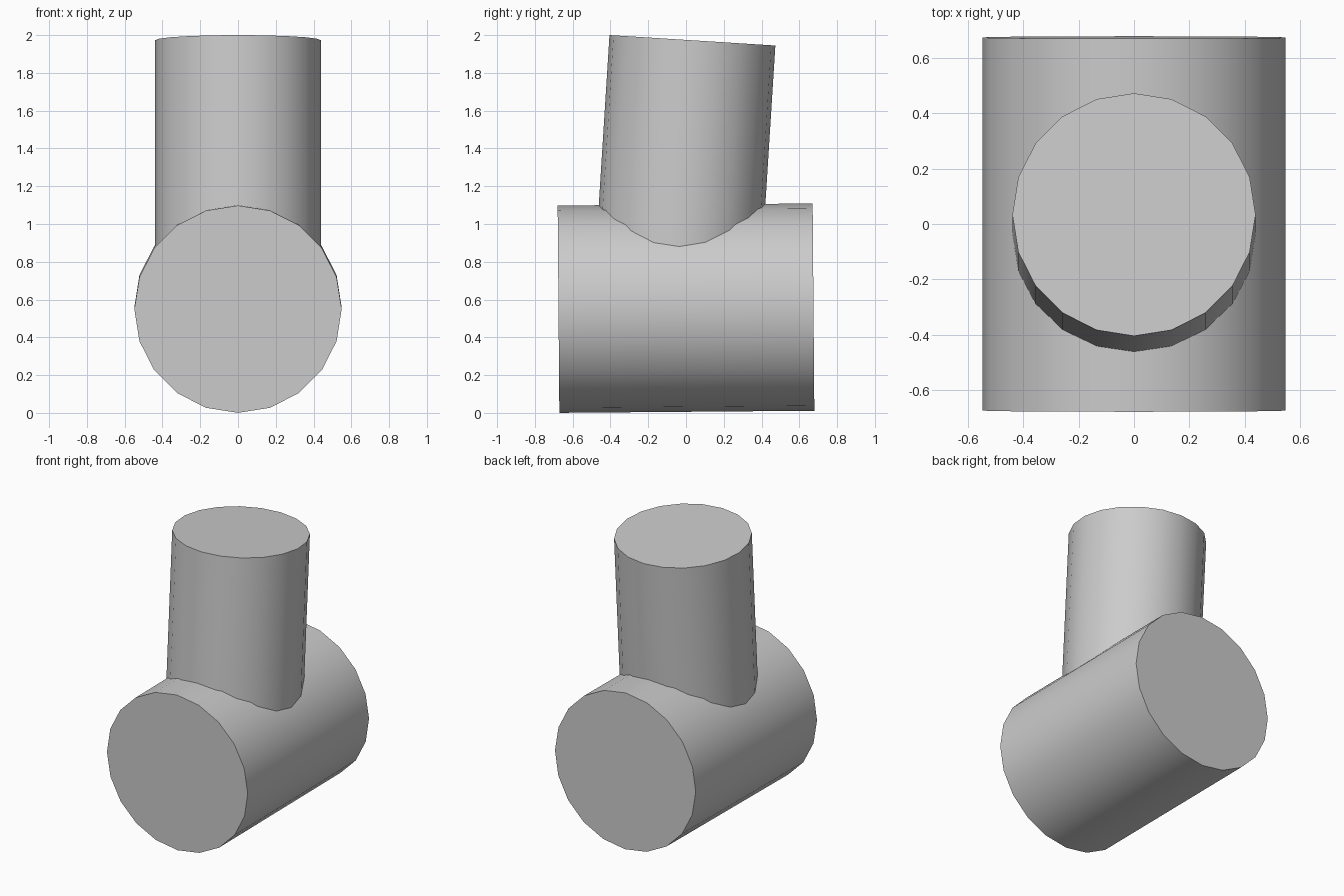
import bpy
import math
from mathutils import Vector

if "Cube" in bpy.data.objects:
    bpy.data.objects.remove(bpy.data.objects["Cube"])

SIDES = 20


def tube(name, radius, start, end):
    """Closed 20-sided cylinder whose axis runs from start to end in the x = 0 plane."""
    start, end = Vector(start), Vector(end)
    axis = end - start
    tilt = math.atan2(-axis.y, axis.z)
    bpy.ops.mesh.primitive_cylinder_add(
        vertices=SIDES, radius=radius, depth=axis.length,
        location=(start + end) / 2, rotation=(tilt, 0, 0))
    obj = bpy.context.object
    obj.name = name
    bpy.ops.object.shade_smooth_by_angle(angle=math.radians(30))
    return obj


# Thick horizontal barrel, rising very slightly towards the back
tube("horizontal_barrel", 0.5487, (0, -0.675, 0.549), (0, 0.675, 0.560))

# Upright stem leaning slightly back, its lower end buried in the barrel
tube("upright_stem", 0.44, (0, -0.055, 0.56), (0, 0.034, 1.9725))
